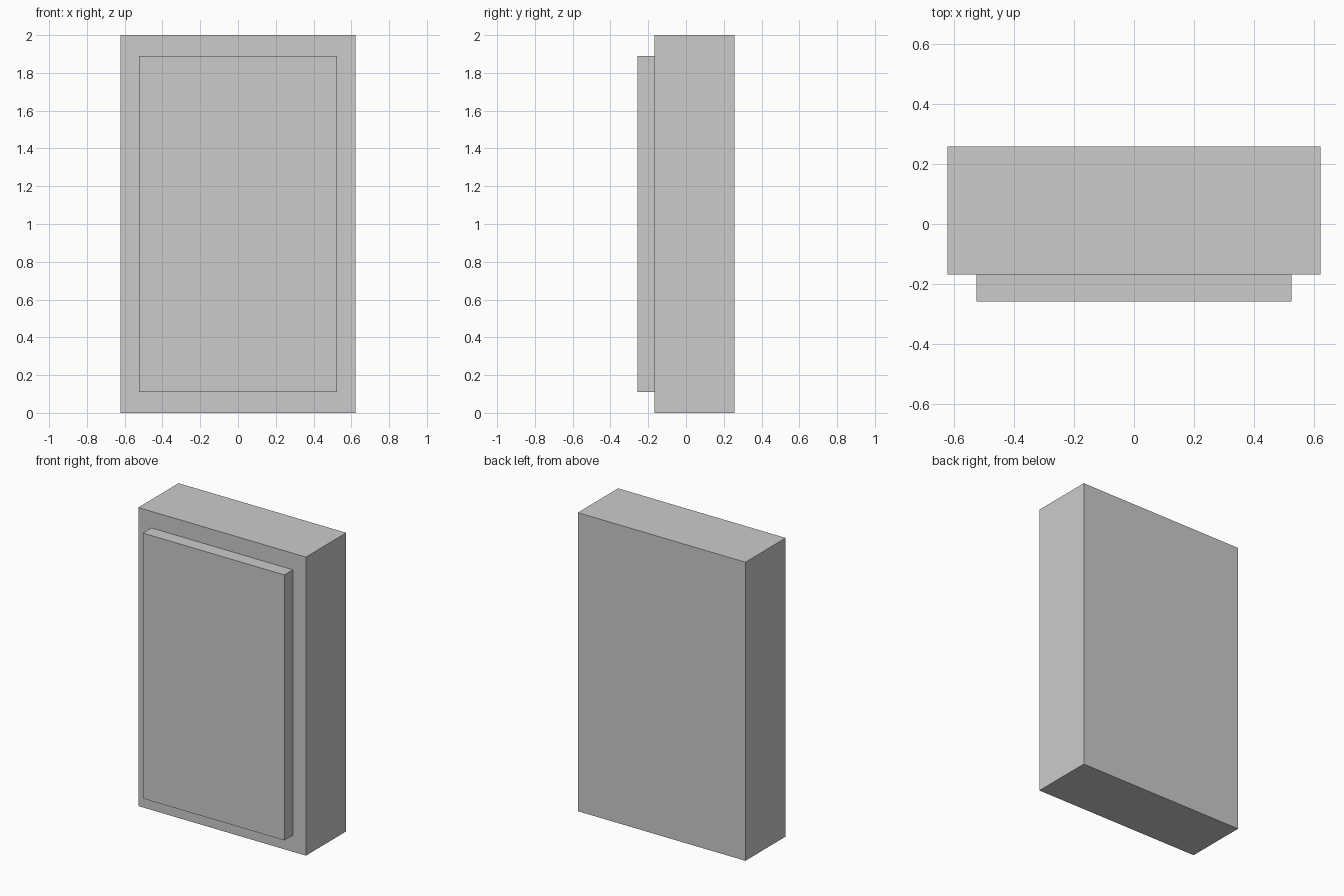
import bpy

if "Cube" in bpy.data.objects:
    bpy.data.objects.remove(bpy.data.objects["Cube"])


def box(name, x, y, z):
    """Box from (min, max) ranges on each axis."""
    bpy.ops.mesh.primitive_cube_add(size=1, location=[sum(r) / 2 for r in (x, y, z)])
    ob = bpy.context.object
    ob.name = name
    ob.scale = [r[1] - r[0] for r in (x, y, z)]
    bpy.ops.object.transform_apply(location=False, rotation=False, scale=True)
    return ob


# Main cabinet block
box("cabinet_body", (-0.621, 0.621), (-0.168, 0.258), (0.0, 2.0))

# Raised door panel on the front
box("front_door", (-0.524, 0.524), (-0.258, -0.168), (0.111, 1.889))
